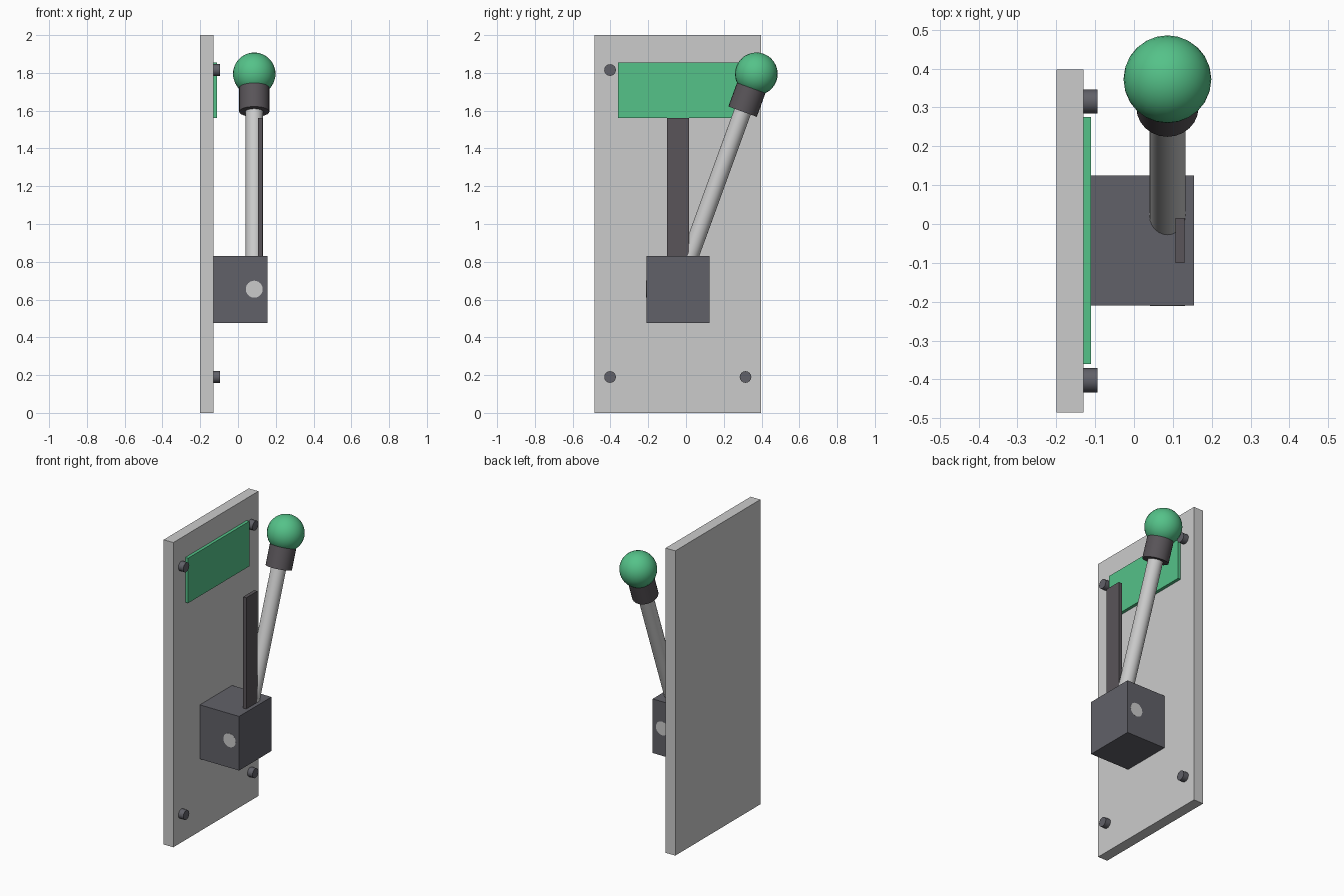
import bpy, math
from mathutils import Vector

if "Cube" in bpy.data.objects:
    bpy.data.objects.remove(bpy.data.objects["Cube"])


def material(name, rgb):
    m = bpy.data.materials.new(name)
    m.diffuse_color = (*rgb, 1)
    m.use_nodes = True
    m.node_tree.nodes["Principled BSDF"].inputs["Base Color"].default_value = m.diffuse_color
    return m


green = material("green", (0.09, 0.54, 0.25))
dark = material("dark_grey", (0.12, 0.12, 0.14))
black = material("rubber_grey", (0.10, 0.09, 0.10))


def finish(name, mat, smooth=False):
    ob = bpy.context.object
    ob.name = name
    if mat:
        ob.data.materials.append(mat)
    if smooth:
        bpy.ops.object.shade_smooth_by_angle(angle=math.radians(35))
    return ob


def box(name, lo, hi, mat=None):
    lo, hi = Vector(lo), Vector(hi)
    bpy.ops.mesh.primitive_cube_add(size=1, location=(lo + hi) / 2)
    bpy.context.object.scale = hi - lo
    bpy.ops.object.transform_apply(location=False, rotation=False, scale=True)
    return finish(name, mat)


def rod(name, a, b, radius, mat=None, sides=24):
    a, b = Vector(a), Vector(b)
    bpy.ops.mesh.primitive_cylinder_add(
        vertices=sides, radius=radius, depth=(b - a).length, location=(a + b) / 2,
        rotation=(b - a).to_track_quat('Z', 'Y').to_euler())
    return finish(name, mat, True)


# Wall plate with its coloured label panel
box("back_plate", (-0.20, -0.485, 0), (-0.13, 0.397, 2))
box("label_panel", (-0.13, -0.36, 1.56), (-0.11, 0.275, 1.855), green)

# Corner bolts
for y in (-0.402, 0.315):
    for z in (0.19, 1.815):
        rod("corner_bolt", (-0.13, y, z), (-0.094, y, z), 0.031, dark, 16)

# Housing and fixed upright bar
box("housing", (-0.13, -0.21, 0.475), (0.155, 0.125, 0.83), dark)
box("upright_bar", (0.107, -0.10, 0.70), (0.13, 0.015, 1.56), black)

# Pivot pin, just showing on both ends of the housing
pivot = Vector((0.086, -0.0425, 0.655))
rod("pivot_pin", (pivot.x, -0.2105, pivot.z), (pivot.x, 0.1255, pivot.z), 0.045)

# Lever leaning back from the pivot, with collar and ball knob
tilt = math.radians(20)
axis = Vector((0, math.sin(tilt), math.cos(tilt)))
rod("lever_shaft", pivot, pivot + axis * 1.15, 0.046)
rod("knob_collar", pivot + axis * 1.0, pivot + axis * 1.135, 0.08, black)
bpy.ops.mesh.primitive_uv_sphere_add(segments=24, ring_count=16, radius=0.113,
                                     location=pivot + axis * 1.213,
                                     rotation=(-tilt, 0, 0))
finish("ball_knob", green, True)
